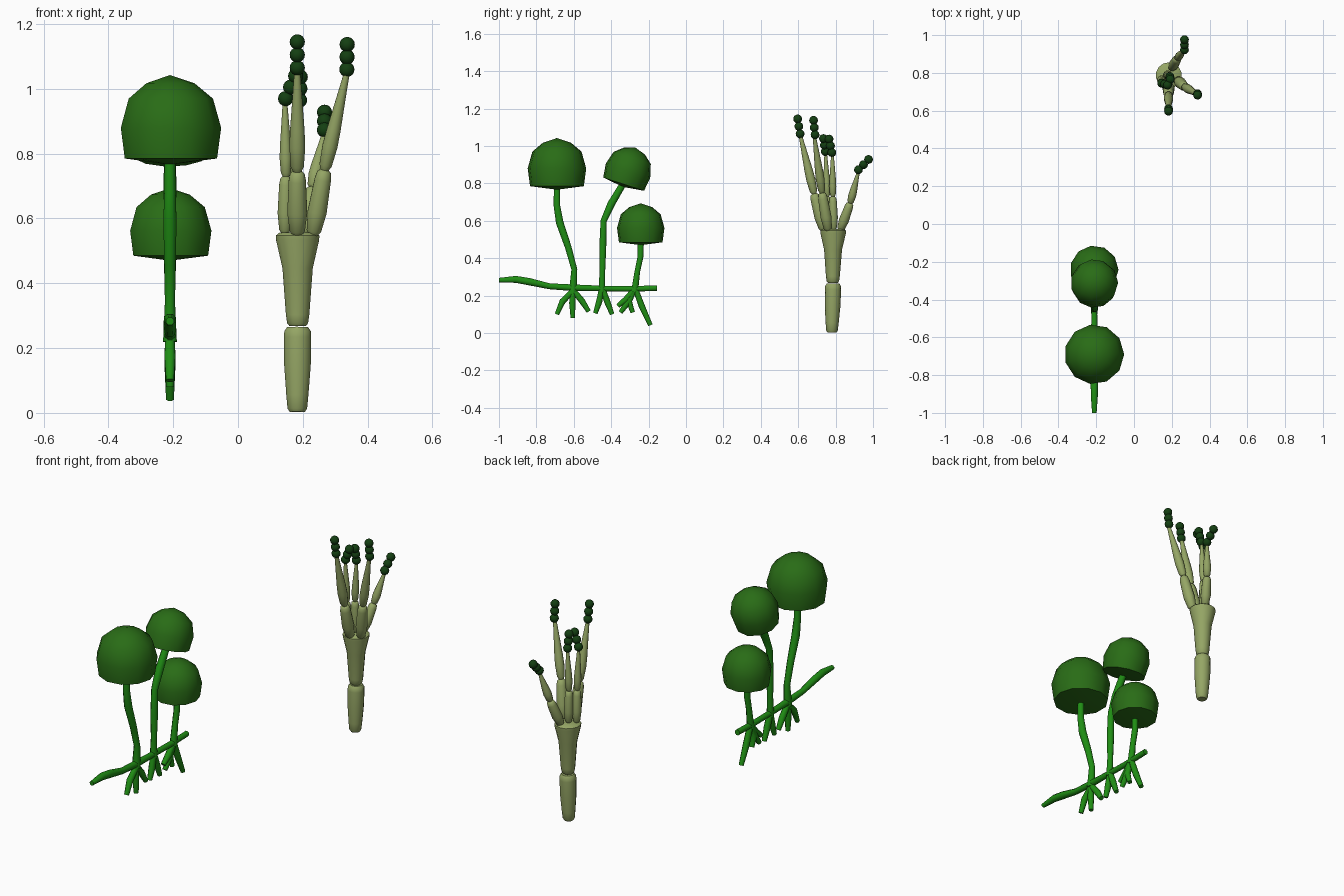
import bpy, bmesh, math
from mathutils import Vector, Matrix

if "Cube" in bpy.data.objects:
    bpy.data.objects.remove(bpy.data.objects["Cube"])


def material(name, rgb):
    m = bpy.data.materials.new(name)
    m.diffuse_color = (*rgb, 1)
    m.use_nodes = True
    m.node_tree.nodes["Principled BSDF"].inputs["Base Color"].default_value = m.diffuse_color
    return m


STEM = material("stem_green", (0.014, 0.27, 0.007))
HEAD = material("head_green", (0.022, 0.15, 0.008))
OLIVE = material("olive", (0.30, 0.38, 0.13))
SPORE = material("spore_green", (0.007, 0.05, 0.006))


def finish(name, bm, mat, angle=50):
    bmesh.ops.recalc_face_normals(bm, faces=bm.faces)
    me = bpy.data.meshes.new(name)
    bm.to_mesh(me)
    bm.free()
    me.materials.append(mat)
    ob = bpy.data.objects.new(name, me)
    bpy.context.collection.objects.link(ob)
    bpy.ops.object.select_all(action='DESELECT')
    ob.select_set(True)
    bpy.context.view_layer.objects.active = ob
    bpy.ops.object.shade_smooth_by_angle(angle=math.radians(angle))
    return ob


def tube(name, pts, radii, mat, sides=8):
    """Capped tube through pts with a radius at each point."""
    pts = [Vector(p) for p in pts]
    bm = bmesh.new()
    rings = []
    for i, p in enumerate(pts):
        d = (pts[min(i + 1, len(pts) - 1)] - pts[max(i - 1, 0)]).normalized()
        u = Vector((1, 0, 0))
        u = (u - d * u.dot(d)).normalized()
        v = d.cross(u)
        angles = [2 * math.pi * (k + 0.5) / sides for k in range(sides)]
        rings.append([bm.verts.new(p + (u * math.cos(a) + v * math.sin(a)) * radii[i]) for a in angles])
    for a, b in zip(rings, rings[1:]):
        for k in range(sides):
            n = (k + 1) % sides
            bm.faces.new((a[k], a[n], b[n], b[k]))
    bm.faces.new(rings[0])
    bm.faces.new(rings[-1])
    return finish(name, bm, mat)


def cell(name, a, b, profile, mat=OLIVE, sides=14):
    """Lathed cell between two points; profile is (fraction along, radius)."""
    a, b = Vector(a), Vector(b)
    return tube(name, [a.lerp(b, t) for t, r in profile], [r for t, r in profile], mat, sides)


# ---- creeping plant: everything lies in the plane x = PX ----
PX = -0.21


def plane_tube(name, yz, radii):
    return tube(name, [(PX, y, z) for y, z in yz], radii, STEM)


plane_tube("runner", [(-1, .283), (-.91, .287), (-.84, .275), (-.73, .25), (-.6, .242), (-.44, .238), (-.3, .236), (-.155, .24)],
           [.013, .02, .021, .017, .019, .016, .016, .016])

plane_tube("tall_stalk", [(-.605, .22), (-.597, .34), (-.63, .46), (-.675, .59), (-.69, .68), (-.69, .79)],
           [.023, .017, .019, .022, .019, .018])
plane_tube("middle_stalk", [(-.45, .22), (-.447, .33), (-.445, .46), (-.44, .6), (-.40, .69), (-.335, .80)],
           [.02, .016, .02, .018, .022, .019])
plane_tube("short_stalk", [(-.275, .22), (-.26, .33), (-.243, .41), (-.242, .49)],
           [.02, .016, .017, .018])

# rootlets: base, knee, tip
roots = [
    [(-.605, .225), (-.66, .17), (-.69, .10)],
    [(-.605, .225), (-.608, .16), (-.605, .08)],
    [(-.60, .225), (-.555, .17), (-.52, .115)],
    [(-.45, .235), (-.465, .165), (-.485, .105)],
    [(-.445, .235), (-.42, .165), (-.395, .10)],
    [(-.275, .235), (-.32, .18), (-.365, .145)],
    [(-.28, .235), (-.31, .165), (-.35, .11)],
    [(-.275, .235), (-.305, .17), (-.285, .11)],
    [(-.27, .235), (-.235, .14), (-.19, .042)],
]
for i, r in enumerate(roots):
    plane_tube(f"rootlet_{i + 1}", r, [.016, .018, .013])


def head(name, y, z, radius, tilt):
    prof = [(.48, .87), (.84, .57), (1, 0), (.92, -.60)]
    n = 11
    bm = bmesh.new()
    rings = [[bm.verts.new((r * math.cos(2 * math.pi * k / n), r * math.sin(2 * math.pi * k / n), h))
              for k in range(n)] for r, h in prof]
    top, bottom = bm.verts.new((0, 0, 1.03)), bm.verts.new((0, 0, -.72))
    for k in range(n):
        m = (k + 1) % n
        for a, b in zip(rings, rings[1:]):
            bm.faces.new((a[k], a[m], b[m], b[k]))
        bm.faces.new((top, rings[0][k], rings[0][m]))
        bm.faces.new((bottom, rings[-1][k], rings[-1][m]))
    mat = Matrix.Translation((PX, y, z)) @ Matrix.Rotation(math.radians(-tilt), 4, 'X') @ Matrix.Scale(radius, 4)
    bm.transform(mat)
    return finish(name, bm, HEAD, 45)


head("tall_head", -.69, .88, .158, 0)
head("middle_head", -.31, .868, .126, 18)
head("short_head", -.242, .562, .128, 0)

# ---- branching stalk ----
cell("lower_cell", (.183, .78, .003), (.184, .787, .265),
     [(0, .024), (.04, .031), (.2, .035), (.55, .042), (.88, .043), (.95, .042), (1, .033)])
cell("upper_cell", (.184, .785, .268), (.184, .787, .556),
     [(0, .026), (.03, .033), (.12, .037), (.62, .048), (.92, .068), (.97, .069), (1, .058)])

BRANCH = [(0, .014), (.06, .022), (.35, .029), (.85, .025), (.96, .021), (1, .013)]
FLASK = [(0, .012), (.05, .019), (.25, .023), (.42, .021), (.8, .013), (1, .009)]

# branch base, joint, flask tip, first spore, last spore, thickness
branches = {
    "front": ((.183, .735, .55), (.183, .685, .745), (.183, .613, 1.05), (.183, .61, 1.065), (.183, .597, 1.145), 1.1),
    "right": ((.232, .76, .55), (.267, .727, .75), (.335, .687, 1.045), (.336, .69, 1.06), (.337, .682, 1.137), 1.05),
    "back": ((.2, .825, .55), (.23, .878, .695), (.265, .92, .855), (.267, .922, .873), (.267, .976, .928), .95),
    "left": ((.145, .765, .555), (.148, .755, .73), (.145, .747, .955), (.147, .745, .97), (.178, .735, 1.04), .85),
    "middle": ((.178, .79, .555), (.178, .785, .73), (.188, .783, .95), (.19, .78, .965), (.192, .765, 1.037), .85),
}
for name, (base, joint, tip, s0, s1, k) in branches.items():
    cell(f"{name}_branch", base, joint, [(t, r * k) for t, r in BRANCH], sides=12)
    cell(f"{name}_flask", joint, tip, [(t, r * k) for t, r in FLASK], sides=12)
    for i in range(3):
        bm = bmesh.new()
        bmesh.ops.create_uvsphere(bm, u_segments=12, v_segments=8, radius=.0235,
                                  matrix=Matrix.Translation(Vector(s0).lerp(Vector(s1), i / 2)))
        finish(f"{name}_spore_{i + 1}", bm, SPORE)
